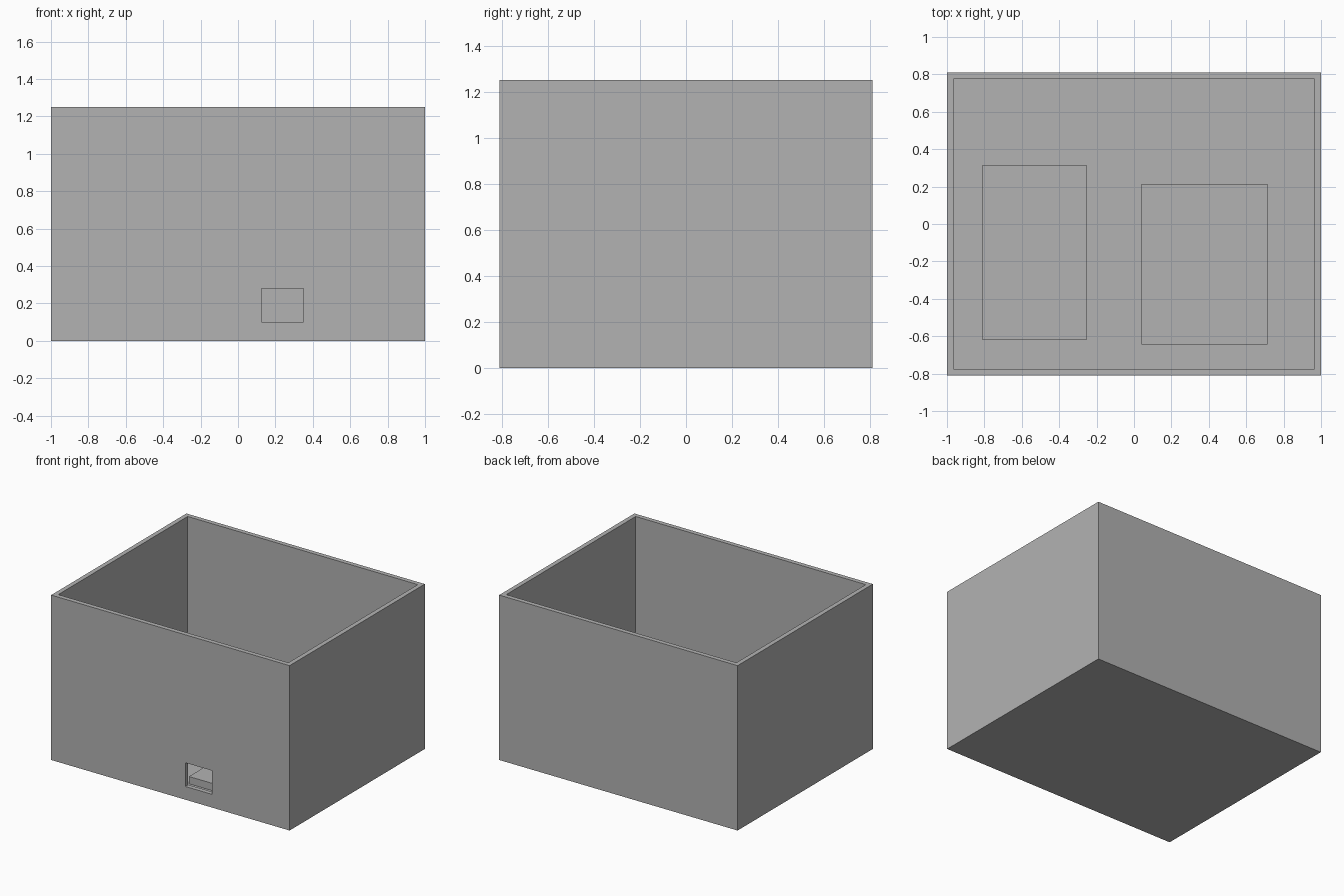
import bpy
import bmesh
from mathutils import Matrix, Vector

cube = bpy.data.objects.get("Cube")
if cube:
    bpy.data.objects.remove(cube, do_unlink=True)

WIDTH, DEPTH, HEIGHT = 2.0, 1.62, 1.25
WALL = 0.035

# Single plain grey
grey = bpy.data.materials.new("plain_grey")
grey.use_nodes = True
grey.diffuse_color = (0.448, 0.448, 0.448, 1)
grey.node_tree.nodes["Principled BSDF"].inputs["Base Color"].default_value = grey.diffuse_color


def box(name, low, high):
    """Add a box spanning two opposite corners."""
    low, high = Vector(low), Vector(high)
    bm = bmesh.new()
    place = Matrix.Translation((low + high) / 2) @ Matrix.Diagonal((*(high - low), 1))
    bmesh.ops.create_cube(bm, size=1, matrix=place)
    mesh = bpy.data.meshes.new(name)
    bm.to_mesh(mesh)
    bm.free()
    mesh.materials.append(grey)
    obj = bpy.data.objects.new(name, mesh)
    bpy.context.collection.objects.link(obj)
    return obj


def cut(target, cutter):
    """Subtract the cutter from the target and discard it."""
    cutter.hide_render = True
    mod = target.modifiers.new("cut", "BOOLEAN")
    mod.operation = "DIFFERENCE"
    mod.solver = "EXACT"
    mod.object = cutter
    bpy.context.view_layer.objects.active = target
    bpy.ops.object.modifier_apply(modifier=mod.name)
    bpy.data.objects.remove(cutter, do_unlink=True)


# Open-topped case with thin walls and floor
x, y = WIDTH / 2, DEPTH / 2
case = box("case", (-x, -y, 0), (x, y, HEIGHT))
cut(case, box("cavity", (WALL - x, WALL - y, WALL), (x - WALL, y - WALL, HEIGHT + 0.1)))

# Port opening through the front wall
cut(case, box("port_cutter", (0.125, -y - 0.1, 0.10), (0.35, -y + WALL + 0.05, 0.28)))

# Low mounting blocks on the floor
BLOCK_TOP = 0.09
box("right_mounting_block", (-0.81, -0.62, WALL), (-0.255, 0.315, BLOCK_TOP))
box("left_mounting_block", (0.04, -0.645, WALL), (0.715, 0.215, BLOCK_TOP))
